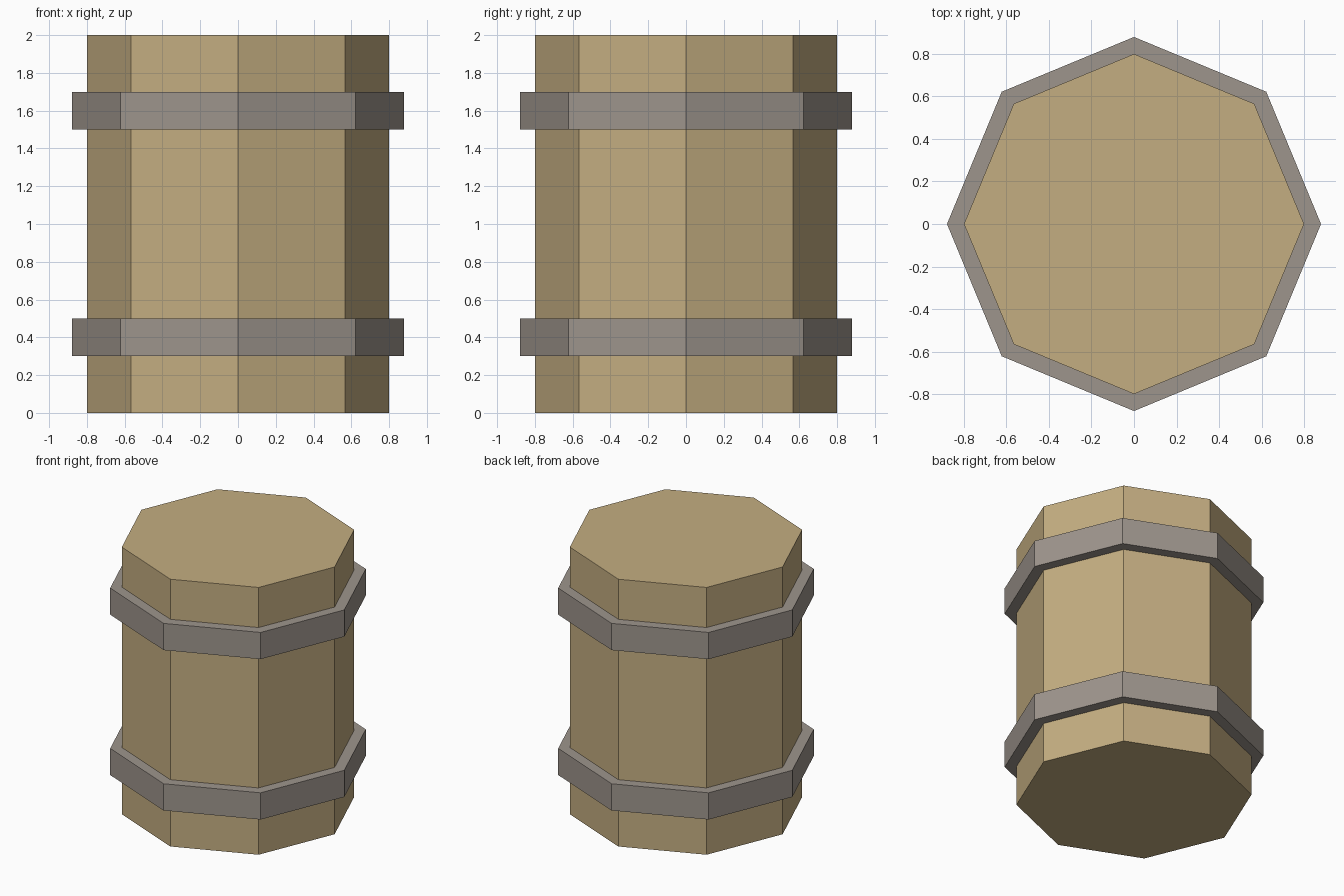
import bpy

SIDES = 8

# Remove the default cube
default_cube = bpy.data.objects.get("Cube")
if default_cube:
    bpy.data.objects.remove(default_cube, do_unlink=True)


def make_material(name, rgb):
    mat = bpy.data.materials.new(name)
    mat.use_nodes = True
    color = (*rgb, 1.0)
    mat.diffuse_color = color
    bsdf = next(n for n in mat.node_tree.nodes if n.type == 'BSDF_PRINCIPLED')
    bsdf.inputs["Base Color"].default_value = color
    return mat


def make_prism(name, radius, bottom, top, mat):
    """Flat-shaded octagonal prism between two heights."""
    bpy.ops.mesh.primitive_cylinder_add(
        vertices=SIDES, radius=radius, depth=top - bottom,
        location=(0, 0, (bottom + top) / 2))
    obj = bpy.context.object
    obj.name = obj.data.name = name
    obj.data.materials.append(mat)
    return obj


wood = make_material("tan wood", (0.55, 0.42, 0.22))
metal = make_material("warm grey metal", (0.34, 0.30, 0.265))

# Barrel body
make_prism("barrel_body", 0.8, 0.0, 2.0, wood)

# Metal hoops around the body
for name, bottom in (("lower_hoop", 0.3), ("upper_hoop", 1.5)):
    make_prism(name, 0.88, bottom, bottom + 0.2, metal)
